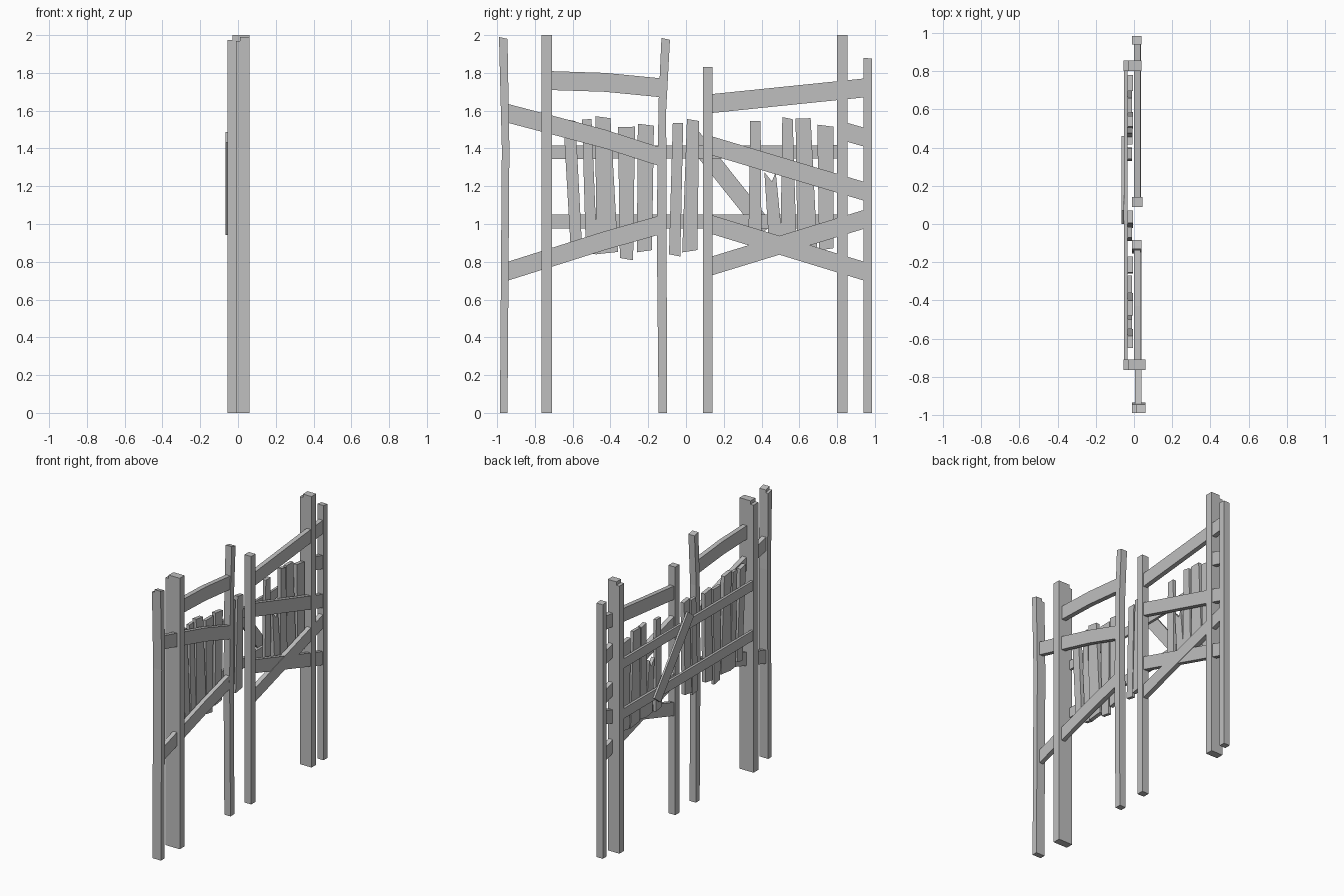
import bpy
import bmesh
from mathutils import Vector

cube = bpy.data.objects.get("Cube")
if cube:
    bpy.data.objects.remove(cube, do_unlink=True)

# One weathered grey for all the timber
wood = bpy.data.materials.new("weathered_grey")
wood.use_nodes = True
GREY = (0.52, 0.52, 0.52, 1)
wood.diffuse_color = GREY
wood.node_tree.nodes["Principled BSDF"].inputs["Base Color"].default_value = GREY


def board(name, outline, x_back, x_front, chamfer=0):
    """Extrude a (y, z) outline from x_back to x_front, optionally cutting the rear top edge."""
    bm = bmesh.new()
    face = bm.faces.new([bm.verts.new((x_back, y, z)) for y, z in outline])
    ext = bmesh.ops.extrude_face_region(bm, geom=[face])
    moved = [v for v in ext["geom"] if isinstance(v, bmesh.types.BMVert)]
    bmesh.ops.translate(bm, verts=moved, vec=(x_front - x_back, 0, 0))
    if chamfer:
        top = max(v.co.z for v in bm.verts)
        edges = [e for e in bm.edges
                 if all(v.co.z > top - 0.05 and v.co.x == min(w.co.x for w in bm.verts)
                        for v in e.verts)]
        bmesh.ops.bevel(bm, geom=edges, offset=chamfer, segments=2, affect='EDGES')
    bmesh.ops.recalc_face_normals(bm, faces=bm.faces)
    mesh = bpy.data.meshes.new(name)
    bm.to_mesh(mesh)
    bm.free()
    mesh.materials.append(wood)
    obj = bpy.data.objects.new(name, mesh)
    bpy.context.collection.objects.link(obj)
    return obj


def rail(name, path, x_back, x_front, height=0.1):
    """A board following (y, z) centre points with constant vertical height."""
    h = height / 2
    return board(name, [(y, z - h) for y, z in path] + [(y, z + h) for y, z in reversed(path)],
                 x_back, x_front)


# Upright posts
board("outer_post_right", [(-.985, 0), (-.945, 0), (-.935, 1.4), (-.945, 1.98), (-.99, 1.99),
                           (-.975, 1.4)], -.01, .06, .02)
board("main_post_right", [(-.765, 0), (-.71, 0), (-.71, 2), (-.765, 2)], -.055, .06, .025)
board("gate_post_right", [(-.145, 0), (-.10, 0), (-.105, 1.6), (-.085, 1.975), (-.13, 1.985),
                          (-.145, 1.65), (-.155, 1)], -.01, .04)
board("gate_post_left", [(.09, 0), (.14, 0), (.14, 1.83), (.09, 1.83)], -.01, .045)
board("main_post_left", [(.80, 0), (.855, 0), (.855, 2), (.80, 2)], -.055, .04, .025)
board("outer_post_left", [(.94, 0), (.985, 0), (.985, 1.875), (.94, 1.88)], -.01, .04)

# Fence rails, right half
rail("top_rail_right", [(-.74, 1.76), (-.43, 1.75), (-.12, 1.72)], 0, .035)
rail("middle_rail_right", [(-.96, 1.59), (-.75, 1.535), (-.43, 1.45), (-.12, 1.35)], .005, .038)
rail("lower_rail_right", [(-.96, .745), (-.43, .912), (-.12, 1.0)], .005, .037)

# Fence rails, left half
rail("top_rail_left", [(.11, 1.635), (.96, 1.722)], 0, .034)
rail("middle_rail_left", [(.11, 1.422), (.96, 1.168)], 0, .035)
rail("falling_rail_left", [(.11, 1.005), (.96, .745)], 0, .033)
rail("rising_rail_left", [(.11, .77), (.96, 1.03)], .002, .036)
rail("short_rail_left", [(.82, 1.495), (.96, 1.455)], 0, .034)

# Gate cross bars and diagonal brace
rail("gate_upper_bar", [(-.76, 1.38), (.82, 1.382)], -.052, -.034, .07)
rail("gate_lower_bar", [(-.76, 1.012), (.82, 1.012)], -.052, -.034, .074)
start, end = Vector((.035, 1.46)), Vector((.425, .97))
side = (end - start).orthogonal().normalized() * .045
board("gate_brace", [start + side, start - side, end - side, end + side], -.066, -.052)

# Gate pickets: bottom left, bottom right, bottom z, top left, top right, top z
PICKETS = [
    (-.61, -.55, .86, -.65, -.585, 1.55),
    (-.53, -.47, .85, -.55, -.50, 1.56),
    (-.475, -.36, .84, -.48, -.40, 1.565),
    (-.35, -.28, .82, -.36, -.27, 1.52),
    (-.26, -.18, .85, -.255, -.17, 1.525),
    (-.09, -.03, .84, -.07, -.015, 1.54),
    (-.02, .06, .85, .005, .07, 1.55),
    (.33, .40, .88, .34, .395, 1.55),
    (.50, .585, .87, .51, .565, 1.56),
    (.59, .695, .87, .58, .66, 1.565),
    (.705, .78, .86, .695, .78, 1.52),
]
for i, (b0, b1, zb, t0, t1, zt) in enumerate(PICKETS):
    tilt = .012 * (-1) ** i
    front = -.005 - .006 * (i % 2)
    board(f"picket_{i + 1}", [(b0, zb), (b1, zb + tilt), (t1, zt - .005), (t0, zt + tilt / 2)],
          -.034, front)
board("broken_picket", [(.44, .88), (.515, .87), (.475, 1.275), (.455, 1.225), (.415, 1.275)],
      -.034, -.008)
